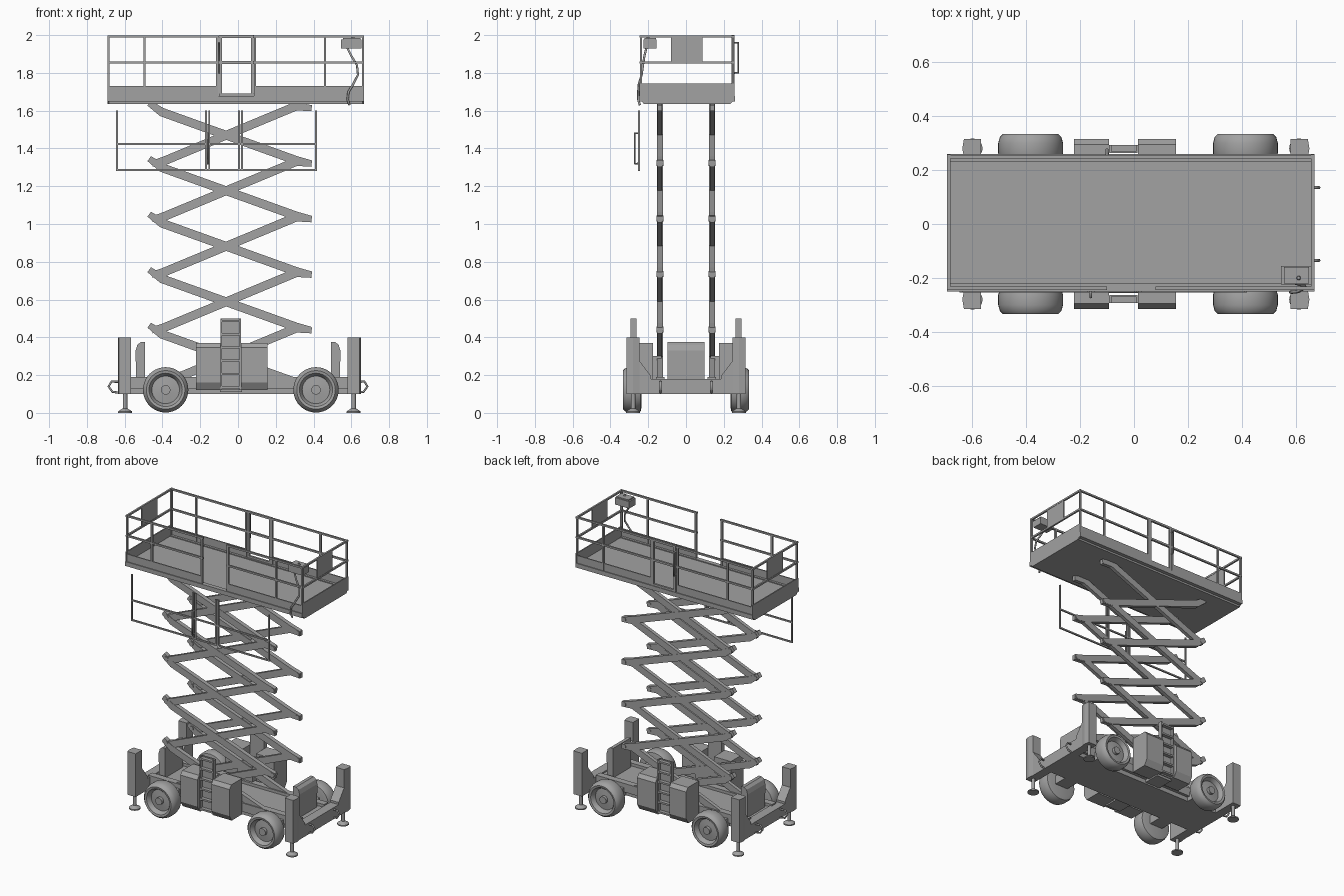
import bpy, bmesh, math
from mathutils import Vector, Matrix

cube = bpy.data.objects.get("Cube")
if cube:
    bpy.data.objects.remove(cube, do_unlink=True)

grey = bpy.data.materials.new("machine grey")
grey.use_nodes = True
COLOUR = (0.36, 0.36, 0.36, 1)
grey.diffuse_color = COLOUR
grey.node_tree.nodes["Principled BSDF"].inputs["Base Color"].default_value = COLOUR


def finish(name, bm, smooth=False):
    bmesh.ops.recalc_face_normals(bm, faces=bm.faces)
    mesh = bpy.data.meshes.new(name)
    bm.to_mesh(mesh)
    bm.free()
    mesh.materials.append(grey)
    obj = bpy.data.objects.new(name, mesh)
    bpy.context.scene.collection.objects.link(obj)
    if smooth:
        bpy.ops.object.select_all(action="DESELECT")
        obj.select_set(True)
        bpy.context.view_layer.objects.active = obj
        bpy.ops.object.shade_smooth_by_angle(angle=math.radians(35))
    return obj


def add_box(bm, x, y, z):
    size = Matrix.Diagonal((x[1] - x[0], y[1] - y[0], z[1] - z[0], 1))
    move = Matrix.Translation((sum(x) / 2, sum(y) / 2, sum(z) / 2))
    bmesh.ops.create_cube(bm, size=1, matrix=move @ size)


def box(name, x, y, z):
    bm = bmesh.new()
    add_box(bm, x, y, z)
    return finish(name, bm)


def prism(name, outline, axis, start, end):
    """Extrude an outline along x (outline in y, z) or y (outline in x, z)."""
    bm = bmesh.new()
    place = (lambda p: (start, *p)) if axis == "x" else (lambda p: (p[0], start, p[1]))
    face = bm.faces.new([bm.verts.new(place(p)) for p in outline])
    new = bmesh.ops.extrude_face_region(bm, geom=[face])["geom"]
    step = Vector((end - start, 0, 0) if axis == "x" else (0, end - start, 0))
    bmesh.ops.translate(bm, vec=step, verts=[v for v in new if isinstance(v, bmesh.types.BMVert)])
    return finish(name, bm)


def lathe(name, profile, centre, axis, steps=32):
    """Spin (radius, offset) points around the y or z axis."""
    bm = bmesh.new()
    c, ax = Vector(centre), Vector(axis)
    verts = [bm.verts.new(c + Vector((r, 0, 0)) + ax * h) for r, h in profile]
    edges = [bm.edges.new(pair) for pair in zip(verts, verts[1:])]
    bmesh.ops.spin(bm, geom=verts + edges, cent=c, axis=ax, angle=math.tau, steps=steps)
    bmesh.ops.remove_doubles(bm, verts=bm.verts, dist=1e-5)
    return finish(name, bm, smooth=True)


def tube(name, points, radius, closed=False):
    curve = bpy.data.curves.new(name, "CURVE")
    curve.dimensions = "3D"
    curve.bevel_depth = radius
    curve.bevel_resolution = 2
    curve.use_fill_caps = True
    spline = curve.splines.new("POLY")
    spline.points.add(len(points) - 1)
    for point, p in zip(spline.points, points):
        point.co = (*p, 1)
    spline.use_cyclic_u = closed
    curve.materials.append(grey)
    obj = bpy.data.objects.new(name, curve)
    bpy.context.scene.collection.objects.link(obj)


def rail_frame(name, x, y, heights, posts, z, t=0.006):
    """Horizontal rails at some heights, with square posts."""
    bm = bmesh.new()
    for h in heights:
        add_box(bm, x, (y - t, y + t), (h - t, h + t))
    for p in posts:
        add_box(bm, (p - t, p + t), (y - t, y + t), z)
    return finish(name, bm)


# Chassis
box("chassis", (-0.62, 0.62), (-0.14, 0.14), (0.10, 0.17))
for s in (-1, 1):
    box("frame_rail", (-0.58, 0.58), tuple(sorted((s * 0.115, s * 0.16))), (0.13, 0.19))
for x in (-0.383, 0.413):
    box("axle", (x - 0.05, x + 0.05), (-0.25, 0.25), (0.10, 0.16))

# Wheels
tyre = [(0, 0.325), (0.025, 0.325), (0.025, 0.305), (0.073, 0.30), (0.083, 0.325), (0.088, 0.331),
        (0.102, 0.334), (0.114, 0.322), (0.12, 0.30), (0.12, 0.262), (0.113, 0.24), (0.09, 0.235), (0, 0.235)]
for x in (-0.383, 0.413):
    for s in (-1, 1):
        lathe("wheel", tyre, (x, 0, 0.122), (0, s, 0), 40)

# Outriggers, end beams and end covers
foot = [(0, 0), (0.037, 0), (0.037, 0.008), (0.012, 0.024), (0.012, 0.12), (0, 0.12)]
for e, mid in ((-1, -0.598), (1, 0.612)):
    span = (mid - 0.032, mid + 0.032)
    box("end_beam", span, (-0.185, 0.185), (0.10, 0.18))
    cover = [(e * 0.492, 0.16), (e * 0.54, 0.16), (e * 0.542, 0.33), (e * 0.533, 0.36),
             (e * 0.515, 0.375), (e * 0.492, 0.375)]
    prism("end_cover", cover, "y", -0.097, 0.097)
    for s in (-1, 1):
        gusset = [(0.25, 0.28), (0.185, 0.195), (0.185, 0.10), (0.25, 0.10)]
        prism("outrigger_gusset", [(s * y, z) for y, z in gusset], "x", *span)
        column = bmesh.new()
        outline = [(-0.032, 0.245), (0.032, 0.245), (0.038, 0.28), (0.032, 0.315), (-0.032, 0.315)]
        base = column.faces.new([column.verts.new((mid + e * x, s * y, 0.10)) for x, y in outline])
        top = bmesh.ops.extrude_face_region(column, geom=[base])["geom"]
        bmesh.ops.translate(column, vec=(0, 0, 0.30), verts=[v for v in top if isinstance(v, bmesh.types.BMVert)])
        finish("outrigger_column", column)
        lathe("outrigger_foot", foot, (mid, s * 0.28, 0), (0, 0, 1), 20)
        # Tie-down hook
        hook = [(0.62, 0.165), (0.67, 0.165), (0.685, 0.14), (0.665, 0.112), (0.62, 0.105)]
        tube("tie_down_hook", [(e * x, s * 0.135, z) for x, z in hook], 0.006)

# Side cabinets and ladders
cabinet = [(0.175, 0.12), (0.29, 0.12), (0.315, 0.16), (0.315, 0.345), (0.295, 0.37), (0.175, 0.37)]
for s in (-1, 1):
    for x in ((-0.222, -0.092), (0.015, 0.155)):
        prism("side_cabinet", [(s * y, z) for y, z in cabinet], "x", *x)
    box("cabinet_bridge", (-0.095, 0.02), tuple(sorted((s * 0.13, s * 0.255))), (0.11, 0.30))
    bm = bmesh.new()
    depth = tuple(sorted((s * 0.265, s * 0.293)))
    for x in (-0.092, 0.008):
        add_box(bm, (x, x + 0.008), depth, (0.12, 0.50))
    for i in range(6):
        z = 0.13 + i * 0.07
        add_box(bm, (-0.09, 0.012), depth, (z, z + 0.012))
    add_box(bm, (-0.09, 0.012), tuple(sorted((s * 0.263, s * 0.268))), (0.12, 0.50))
    finish("ladder", bm)


# Scissor stack
def arm(name, path, y0, y1, half=0.023):
    pts = [Vector(p) for p in path]
    upper, lower = [], []
    for i, p in enumerate(pts):
        d = (pts[min(i + 1, len(pts) - 1)] - pts[max(i - 1, 0)]).normalized()
        n = Vector((-d.y, d.x)) * (half if 0 < i < len(pts) - 1 else half * 0.7)
        upper.append(p + n)
        lower.append(p - n)
    prism(name, [tuple(p) for p in upper + lower[::-1]], "y", y0, y1)


STAGE = 0.294
for k in range(5):
    z = 0.148 + k * STAGE
    rising = [(-0.455, z - 0.005), (-0.39, z + 0.01), (0.305, z + STAGE + 0.005), (0.39, z + STAGE - 0.005)]
    falling = [(-0.47, z + STAGE + 0.022), (-0.405, z + STAGE - 0.025), (0.31, z + 0.012), (0.385, z - 0.002)]
    for s in (-1, 1):
        arm("scissor_arm_rising", rising, s * 0.126, s * 0.151)
        arm("scissor_arm_falling", falling, s * 0.123, s * 0.153)
        for x in (-0.445, 0.37):
            lathe("pivot_pin", [(0, 0.12), (0.016, 0.12), (0.016, 0.156), (0, 0.156)], (x, 0, z), (0, s, 0), 16)

# Platform deck
X0, X1, Y0, Y1 = -0.692, 0.668, -0.245, 0.257
box("deck", (X0, X1), (-0.225, 0.235), (1.635, 1.672))
for y0, y1 in ((Y0 - 0.005, -0.22), (0.23, Y1 + 0.003)):
    box("deck_edge", (X0, X1), (y0, y1), (1.648, 1.678))
end_plate = [(-0.222, 1.635), (0.235, 1.635), (Y1, 1.66), (Y1, 1.745), (Y0, 1.745), (Y0, 1.66)]
for x in (X0, X1 - 0.008):
    prism("deck_end_plate", end_plate, "x", x, x + 0.008)
for y in (-0.24, 0.25):
    for x in ((X0, -0.115), (0.095, X1)):
        box("toe_board", x, (y - 0.004, y + 0.004), (1.67, 1.73))

# Guard rails
for x, posts in (((X0, -0.10), (-0.686, -0.495, -0.11)), ((0.08, X1), (0.09, 0.46, 0.662))):
    for y in (-0.238, 0.249):
        rail_frame("side_rail", x, y, (1.855, 1.993), posts, (1.67, 1.999))
for x in (X0 + 0.006, X1 - 0.006):
    bm = bmesh.new()
    for z in (1.855, 1.993):
        add_box(bm, (x - 0.006, x + 0.006), (Y0, Y1), (z - 0.006, z + 0.006))
    finish("end_rail", bm)
    box("end_panel", (x - 0.004, x + 0.004), (-0.08, 0.088), (1.858, 1.99))

# Rear gate with handle
rail_frame("gate", (-0.10, 0.085), 0.249, (1.685, 1.855, 1.993), (-0.092, 0.076), (1.68, 1.999), 0.007)
tube("gate_handle", [(-0.1, 0.25, 1.8), (-0.1, 0.277, 1.8), (-0.1, 0.277, 1.96), (-0.1, 0.25, 1.96)], 0.005)

# Lowered front rail
rail_frame("lowered_rail", (-0.647, 0.419), -0.248, (1.285, 1.423),
           (-0.641, -0.17, -0.152, 0.006, 0.022, 0.413), (1.28, 1.602), 0.005)
tube("lowered_rail_handle", [(-0.16, -0.25, 1.32), (-0.16, -0.272, 1.32),
                             (-0.16, -0.272, 1.48), (-0.16, -0.25, 1.48)], 0.005)

# Control box, joystick and hose
box("control_box", (0.545, 0.655), (-0.225, -0.155), (1.93, 1.978))
box("control_box_lid", (0.555, 0.648), (-0.22, -0.16), (1.978, 1.986))
lathe("joystick", [(0, 0), (0.008, 0), (0.006, 0.012), (0, 0.014)], (0.61, -0.2, 1.985), (0, 0, 1), 12)
hose = [(0.58, -0.21, 1.93), (0.60, -0.22, 1.89), (0.63, -0.228, 1.84), (0.635, -0.235, 1.79),
        (0.61, -0.25, 1.74), (0.585, -0.253, 1.70), (0.58, -0.253, 1.66), (0.59, -0.245, 1.63)]
tube("control_hose", hose, 0.006)
